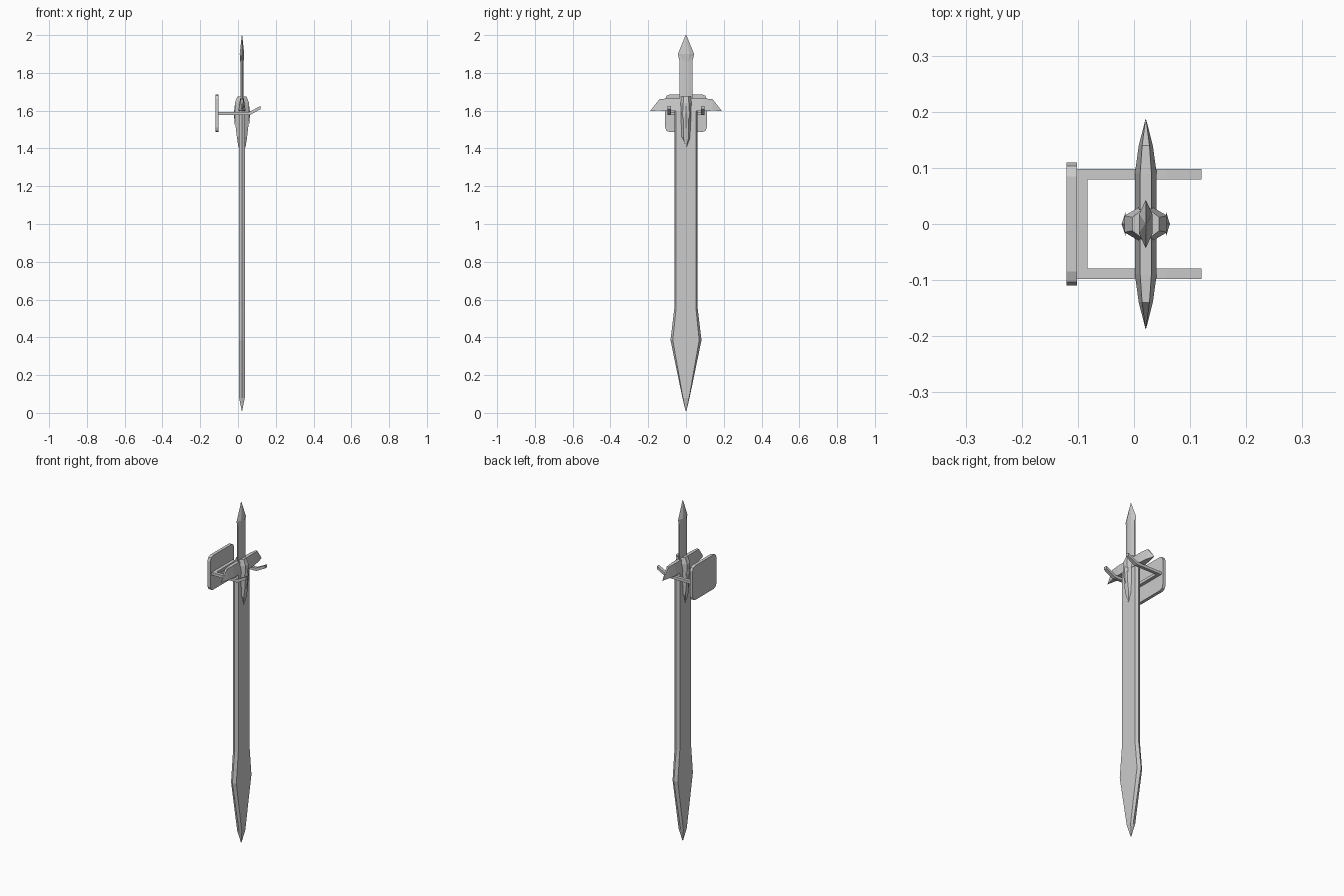
import bpy, bmesh

if "Cube" in bpy.data.objects:
    bpy.data.objects.remove(bpy.data.objects["Cube"])

CX = 0.021  # sword centre plane


def finish(name, bm):
    bmesh.ops.remove_doubles(bm, verts=bm.verts, dist=0.0001)
    bmesh.ops.recalc_face_normals(bm, faces=bm.faces)
    me = bpy.data.meshes.new(name)
    bm.to_mesh(me)
    bm.free()
    ob = bpy.data.objects.new(name, me)
    bpy.context.collection.objects.link(ob)
    return ob


def skin(name, rings):
    """Join a stack of equal-length rings and cap both ends."""
    bm = bmesh.new()
    loops = [[bm.verts.new(p) for p in r] for r in rings]
    n = len(loops[0])
    for a, b in zip(loops, loops[1:]):
        for i in range(n):
            bm.faces.new((a[i], a[(i + 1) % n], b[(i + 1) % n], b[i]))
    bm.faces.new(loops[0])
    bm.faces.new(loops[-1])
    return finish(name, bm)


def loft_z(name, section, stations, cx=CX):
    """Loft a unit (x, y) section through (z, half_x, half_y) stations."""
    return skin(name, [[(cx + x * hx, y * hy, z) for x, y in section]
                       for z, hx, hy in stations])


def prism(name, profile, depth, place):
    """Extrude a 2D profile; place(u, v, d) maps it into space."""
    return skin(name, [[place(u, v, d) for u, v in profile] for d in depth])


BEVELLED = [(0, -1), (1, -.85), (1, .85), (0, 1), (-1, .85), (-1, -.85)]
OCTAGON = [(.45, -1), (1, -.4), (1, .4), (.45, 1),
           (-.45, 1), (-1, .4), (-1, -.4), (-.45, -1)]
HEXAGON = [(0, -1), (1, -.4), (1, .4), (0, 1), (-1, .4), (-1, -.4)]
DIAMOND = [(0, -1), (1, 0), (0, 1), (-1, 0)]

# Blade with leaf-shaped tip
loft_z("blade", BEVELLED, [(0.01, .001, .002), (0.08, .015, .019),
                           (0.385, .017, .082), (0.56, .017, .061), (1.6, .017, .061)])

# Grip and pointed pommel
loft_z("grip", OCTAGON, [(1.6, .009, .034), (1.89, .009, .034)])
loft_z("pommel", HEXAGON, [(1.86, .009, .034), (1.9, .012, .043), (2.0, .001, .002)])

# Crossguard, diamond in plan, sloping to sharp outer tips
guard = [(-.187, 0, 1.599, 1.602), (-.14, .012, 1.6, 1.662), (-.09, .019, 1.598, 1.664),
         (.09, .019, 1.598, 1.664), (.14, .012, 1.6, 1.662), (.187, 0, 1.599, 1.602)]
skin("crossguard", [[(CX - w - .0005, y, lo), (CX + w + .0005, y, lo),
                     (CX + w * .5 + .0005, y, hi), (CX - w * .5 - .0005, y, hi)]
                    for y, w, lo, hi in guard])

# Central boss, pointed downwards over the blade
loft_z("guard_boss", HEXAGON, [(1.405, .019, .003), (1.46, .027, .036), (1.5, .032, .034),
                               (1.57, .038, .037), (1.64, .038, .037), (1.675, .024, .03)])

# Faceted gems on both faces
for side in (-1, 1):
    bm = bmesh.new()
    base = [bm.verts.new((CX + side * .036, y, z))
            for y, z in ((0, 1.5), (.022, 1.585), (0, 1.645), (-.022, 1.585))]
    tip = bm.verts.new((CX + side * .043, 0, 1.585))
    bm.faces.new(base)
    for i in range(4):
        bm.faces.new((base[i], base[(i + 1) % 4], tip))
    finish("gem_back" if side < 0 else "gem_front", bm)

# Wall plate with rounded corners
c = .025
corner = [(.11, .1 - c), (.103, .093), (.11 - c, .1)]
q = [(y, z) for y, z in corner]
outline = (q + [(-y, z) for y, z in reversed(q)] + [(-y, -z) for y, z in q]
           + [(y, -z) for y, z in reversed(q)])
prism("wall_plate", outline, (-.12, -.102), lambda u, v, d: (d, u, 1.586 + v))

# Two cranked arms and the bar joining them on the plate
arm = [(-.105, 1.577), (.063, 1.577), (.12, 1.608), (.12, 1.625), (.058, 1.593), (-.105, 1.593)]
for side in (-1, 1):
    prism("arm_left" if side < 0 else "arm_right", arm, (side * .079, side * .098),
          lambda u, v, d: (u, d, v))
bar = [(-.105, 1.577), (-.083, 1.577), (-.083, 1.593), (-.105, 1.593)]
prism("arm_crossbar", bar, (-.08, .08), lambda u, v, d: (u, d, v))
